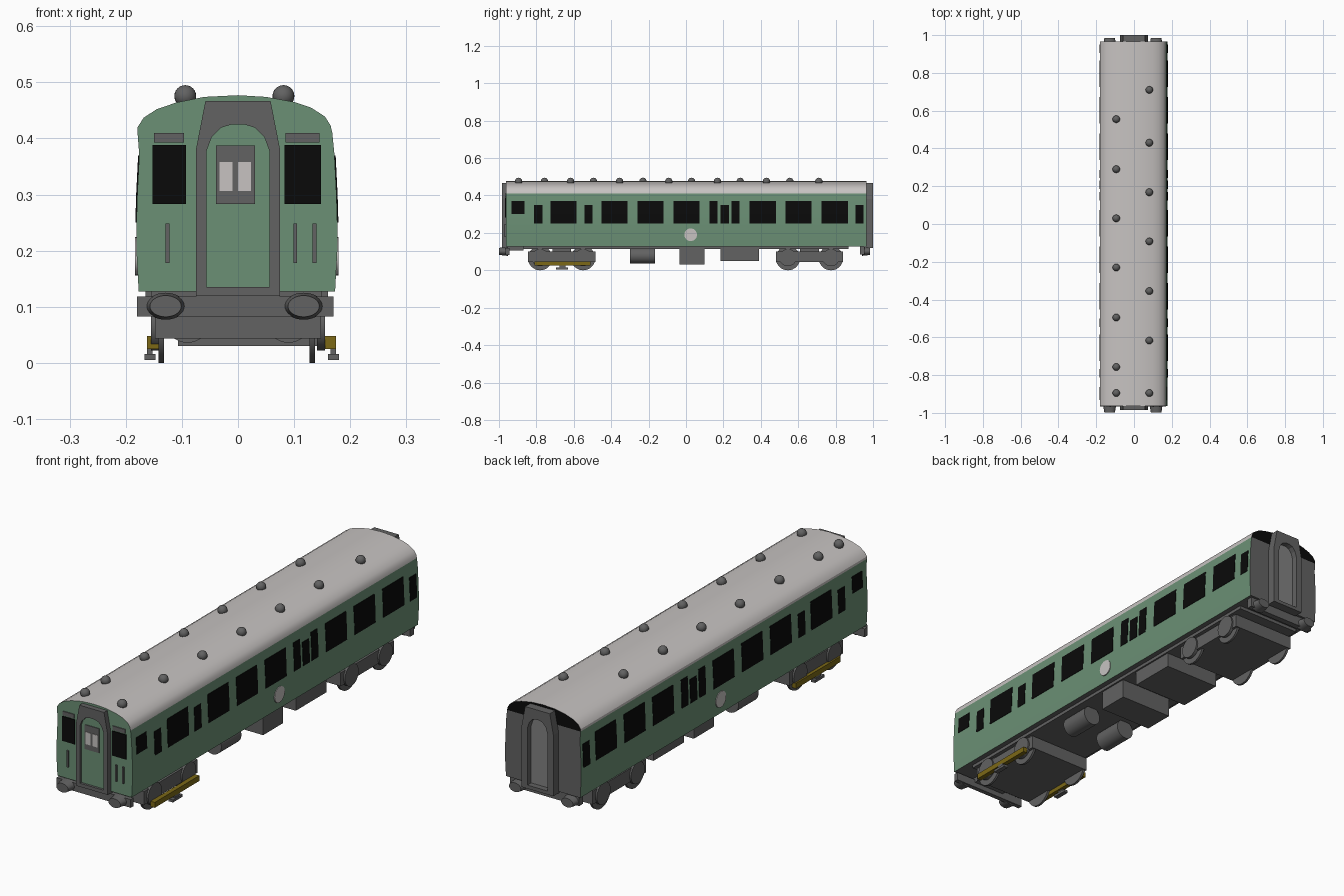
import bpy, bmesh, math
from mathutils import Matrix, Vector

if "Cube" in bpy.data.objects:
    bpy.data.objects.remove(bpy.data.objects["Cube"])


def material(name, rgb):
    m = bpy.data.materials.new(name)
    m.diffuse_color = (*rgb, 1)
    m.use_nodes = True
    m.node_tree.nodes["Principled BSDF"].inputs["Base Color"].default_value = m.diffuse_color
    return m


GREEN = material("body_green", (0.147, 0.279, 0.178))
ROOF = material("roof_light_grey", (0.57, 0.545, 0.535))
GREY = material("dark_grey", (0.122, 0.122, 0.122))
BLACK = material("window_black", (0.003, 0.003, 0.003))
YELLOW = material("shoe_yellow", (0.2, 0.14, 0.008))
DOOR = material("rear_door_grey", (0.22, 0.22, 0.22))


def finish(name, bm, mats, smooth=True):
    bmesh.ops.recalc_face_normals(bm, faces=bm.faces[:])
    me = bpy.data.meshes.new(name)
    bm.to_mesh(me)
    bm.free()
    for m in mats:
        me.materials.append(m)
    if smooth:
        me.shade_smooth()
        me.set_sharp_from_angle(angle=math.radians(30))
    ob = bpy.data.objects.new(name, me)
    bpy.context.collection.objects.link(ob)
    return ob


def prism_mesh(pts, y0, y1):
    """Extrude an x-z outline along y."""
    bm = bmesh.new()
    a = bm.faces.new([bm.verts.new((x, y0, z)) for x, z in pts])
    ext = bmesh.ops.extrude_face_region(bm, geom=[a])["geom"]
    vs = [v for v in ext if isinstance(v, bmesh.types.BMVert)]
    bmesh.ops.translate(bm, vec=(0, y1 - y0, 0), verts=vs)
    return bm


def prism(name, pts, y0, y1, mat):
    return finish(name, prism_mesh(pts, y0, y1), [mat], False)


def box(name, x0, x1, y0, y1, z0, z1, mat):
    return prism(name, [(x0, z0), (x1, z0), (x1, z1), (x0, z1)], y0, y1, mat)


def cylinder(name, center, r, depth, axis, mat, r2=None, stretch=1, seg=32):
    bm = bmesh.new()
    bmesh.ops.create_cone(bm, cap_ends=True, segments=seg, radius1=r,
                          radius2=r if r2 is None else r2, depth=depth)
    rot = Matrix.Rotation(math.pi / 2, 4, axis)
    bm.transform(Matrix.Translation(Vector(center)) @ Matrix.Diagonal((stretch, 1, 1, 1)) @ rot)
    return finish(name, bm, [mat])


# Body shell: bulging side walls and a shallow domed roof
WALL = [(0.173, 0.127), (0.177, 0.20), (0.177, 0.25), (0.1755, 0.30), (0.172, 0.37), (0.168, 0.41)]
DOME = [(0.165, 0.423), (0.155, 0.439), (0.13, 0.455), (0.10, 0.465), (0.05, 0.474), (0, 0.477),
        (-0.06, 0.474), (-0.11, 0.464), (-0.145, 0.452), (-0.168, 0.437), (-0.179, 0.42)]


def wall_x(z, side):
    for (xa, za), (xb, zb) in zip(WALL, WALL[1:]):
        if z <= zb:
            x = xa + (xb - xa) * (z - za) / (zb - za)
            break
    return x if side > 0 else -x - 0.004


left_wall = [(wall_x(z, -1), z) for _, z in reversed(WALL)]
left_wall[0] = (-0.179, 0.41)
bm = prism_mesh(WALL + DOME + left_wall, -0.963, 0.965)
bmesh.ops.bisect_plane(bm, geom=bm.verts[:] + bm.edges[:] + bm.faces[:],
                       plane_co=(0, 0, 0.41), plane_no=(0, 0, 1))
bmesh.ops.recalc_face_normals(bm, faces=bm.faces[:])
for f in bm.faces:
    high = f.calc_center_median().z > 0.41
    if f.normal.y < -0.9:
        f.material_index = 0
    elif f.normal.y > 0.9:
        f.material_index = 3 if high else 2
    elif f.normal.z < -0.9:
        f.material_index = 2
    else:
        f.material_index = 1 if high else 0
finish("carriage_body", bm, [GREEN, ROOF, GREY, BLACK])

# Side windows: start, end, bottom, top
WINDOWS = [(-0.933, -0.864, 0.30, 0.37)]
WINDOWS += [(y, y + 0.14, 0.25, 0.37) for y in (-0.725, -0.452, -0.26, -0.067, 0.34, 0.532, 0.725)]
WINDOWS += [(y, y + 0.045, 0.25, 0.35) for y in (-0.813, -0.544, 0.184, 0.905)]
WINDOWS += [(y, y + 0.044, 0.25, 0.37) for y in (0.125, 0.243)]
for side, label in ((1, "right"), (-1, "left")):
    for y0, y1, z0, z1 in WINDOWS:
        zs = [z0, 0.30, z1] if z0 < 0.29 else [z0, z1]
        pts = [(wall_x(z, side) + side * 0.002, z) for z in zs]
        pts += [(wall_x(z, side) - side * 0.003, z) for z in reversed(zs)]
        prism(label + "_window", pts, y0, y1, BLACK)
    # Round side plate
    cylinder(label + "_round_plate", (wall_x(0.19, side), 0.025, 0.19), 0.034, 0.006, 'Y', ROOF)

# Front windows, blinds and handrails
for x0, x1 in ((-0.152, -0.093), (0.083, 0.148)):
    box("front_window", x0, x1, -0.967, -0.961, 0.283, 0.388, BLACK)
    box("front_vent_plate", x0 + 0.002, x1 - 0.003, -0.967, -0.961, 0.393, 0.41, GREY)
for x in (-0.126, 0.102, 0.136):
    box("front_handrail", x - 0.0035, x + 0.0035, -0.970, -0.961, 0.178, 0.248, GREY)


# Gangways: tapered surround with an arched door set inside
def arch(w, z0):
    return [(-w, z0), (-w, 0.378), (-w * 0.84, 0.402), (-w * 0.55, 0.419), (-w * 0.2, 0.425),
            (w * 0.2, 0.425), (w * 0.55, 0.419), (w * 0.84, 0.402), (w, 0.378), (w, z0)]


def gangway(label, y_in, y_out, y_door, w, mat):
    outer = [(0.075, 0.12), (0.075, 0.38), (0.058, 0.467), (-0.058, 0.467), (-0.075, 0.38), (-0.075, 0.12)]
    prism(label + "_gangway_surround", outer + arch(w, 0.12), y_in, y_out, GREY)
    box(label + "_gangway_sill", -w, w, y_in, y_out, 0.12, 0.135, GREY)
    prism(label + "_gangway_door", arch(w, 0.13), y_in, y_door, mat)


gangway("front", -0.96, -0.985, -0.975, 0.056, GREEN)
gangway("rear", 0.96, 1.0, 0.975, 0.047, DOOR)
box("front_door_window_frame", -0.039, 0.030, -0.978, -0.974, 0.283, 0.387, GREY)
for x in (-0.033, 0.0):
    box("front_door_pane", x, x + 0.023, -0.980, -0.977, 0.306, 0.358, ROOF)

# Roof ventilator domes
VENTS = [(-0.094, y) for y in (0.555, 0.29, 0.03, -0.23, -0.495, -0.757, -0.895)]
VENTS += [(0.081, y) for y in (0.71, 0.43, 0.168, -0.092, -0.355, -0.617, -0.895)]
for x, y in VENTS:
    bm = bmesh.new()
    bmesh.ops.create_uvsphere(bm, u_segments=20, v_segments=12, radius=0.0195,
                              matrix=Matrix.Translation((x, y, 0.4755)))
    finish("roof_vent", bm, [GREY])

# Underframe, buffer beams and oval buffers
box("underframe", -0.155, 0.15, -0.87, 0.87, 0.113, 0.13, GREY)
box("front_buffer_beam", -0.18, 0.17, -0.965, -0.945, 0.083, 0.118, GREY)
box("front_beam_bracket", -0.075, 0.075, -0.965, -0.87, 0.105, 0.13, GREY)
box("rear_buffer_beam", -0.165, 0.16, 0.93, 0.955, 0.085, 0.128, GREY)
for x in (-0.129, 0.117):
    cylinder("front_buffer", (x, -0.976, 0.101), 0.024, 0.046, 'X', GREY, 0.019, 1.47)
    cylinder("rear_buffer", (x, 0.963, 0.101), 0.019, 0.044, 'X', GREY, 0.024, 1.47)

# Bogies with wheels
for yc in (-0.665, 0.66):
    box("bogie_frame", -0.148, 0.148, yc - 0.18, yc + 0.18, 0.043, 0.10, GREY)
    box("bogie_bolster", -0.12, 0.12, yc - 0.05, yc + 0.05, 0.095, 0.116, GREY)
    for dy in (-0.115, 0.115):
        for x in (-0.137, 0.132):
            cylinder("wheel", (x, yc + dy, 0.065), 0.065, 0.01, 'Y', GREY)
        for x in (-0.148, 0.148):
            cylinder("axle_box_cover", (x, yc + dy, 0.068), 0.046, 0.014, 'Y', GREY)

# Yellow collector beams and shoes on the front bogie
for x0, x1, s in ((0.155, 0.175, 1), (-0.162, -0.142, -1)):
    box("collector_beam", x0, x1, -0.81, -0.51, 0.025, 0.048, YELLOW)
    xm = (x0 + x1) / 2 + s * 0.005
    box("collector_hanger", xm - 0.005, xm + 0.005, -0.675, -0.645, 0.014, 0.03, GREY)
    box("collector_shoe", xm - 0.01, xm + 0.01, -0.695, -0.63, 0.005, 0.016, GREY)

# Equipment below the floor
for x in (-0.09, 0.09):
    cylinder("air_tank", (x, -0.233, 0.078), 0.042, 0.135, 'X', GREY)
    box("air_tank_bracket", x - 0.02, x + 0.02, -0.27, -0.195, 0.09, 0.125, GREY)
box("battery_box", -0.107, 0.143, -0.035, 0.10, 0.03, 0.12, GREY)
box("equipment_case", -0.12, 0.143, 0.185, 0.39, 0.05, 0.12, GREY)
